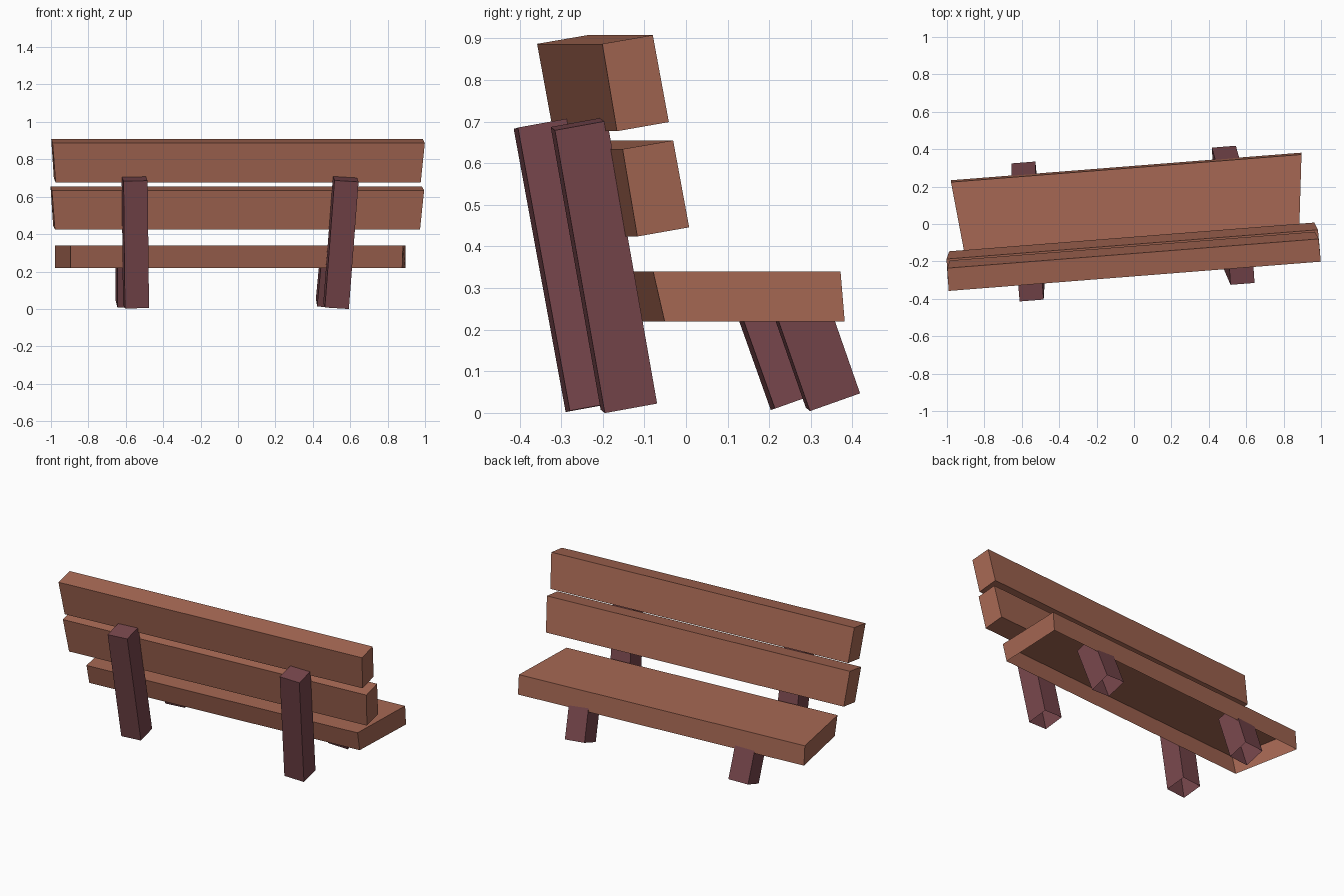
import bpy, bmesh, math
from mathutils import Vector, Matrix

if "Cube" in bpy.data.objects:
    bpy.data.objects.remove(bpy.data.objects["Cube"])

TURN = Matrix.Rotation(math.radians(4.5), 4, 'Z')  # whole bench sits slightly askew
MID = -0.018                                       # middle of the boards along their length


def material(name, rgb):
    m = bpy.data.materials.new(name)
    m.diffuse_color = (*rgb, 1.0)
    m.use_nodes = True
    m.node_tree.nodes["Principled BSDF"].inputs["Base Color"].default_value = m.diffuse_color
    return m


WOOD = material("light brown wood", (0.38, 0.137, 0.087))
LEG = material("dark plum wood", (0.185, 0.062, 0.072))


def prism(name, ring_a, ring_b, mat, open_face=None):
    """Join two matching four-point rings; optionally drop one face."""
    bm = bmesh.new()
    a = [bm.verts.new(TURN @ Vector(p)) for p in ring_a]
    b = [bm.verts.new(TURN @ Vector(p)) for p in ring_b]
    faces = [bm.faces.new(a), bm.faces.new(b[::-1])]
    for i in range(4):
        j = (i + 1) % 4
        faces.append(bm.faces.new((a[j], a[i], b[i], b[j])))
    bmesh.ops.recalc_face_normals(bm, faces=bm.faces)
    if open_face is not None:
        bmesh.ops.delete(bm, geom=[faces[open_face]], context='FACES_ONLY')
    me = bpy.data.meshes.new(name)
    bm.to_mesh(me)
    bm.free()
    me.materials.append(mat)
    ob = bpy.data.objects.new(name, me)
    bpy.context.collection.objects.link(ob)
    return ob


def board(name, section, open_face=None):
    """Board from a (y, z, half length) cross-section."""
    left = [(MID - h, y, z) for y, z, h in section]
    right = [(MID + h, y, z) for y, z, h in section]
    prism(name, left, right, WOOD, open_face)


def leg(name, foot, lean_x, lean_y, length, w=0.129, d=0.128):
    """Square post leaning from its foot, open underneath."""
    axis = Vector((lean_x, lean_y, 1)).normalized()
    side = Vector((1, 0, -lean_x)).normalized()
    depth = axis.cross(side)
    foot = Vector(foot)
    low = [foot + side * (sx * w / 2) + depth * (sy * d / 2)
           for sx, sy in ((-1, -1), (1, -1), (1, 1), (-1, 1))]
    prism(name, low, [p + axis * length for p in low], LEG, 0)


# Seat: tapered plank with a hollow underside (last side face is the bottom)
board("seat", [(-0.120, 0.22, 0.889), (-0.148, 0.34, 0.891),
               (0.300, 0.34, 0.940), (0.310, 0.22, 0.940)], 5)

# Two leaning back boards
for name, dy, dz in (("upper_back_board", 0, 0), ("lower_back_board", 0.049, -0.253)):
    board(name, [(-0.279 + dy, 0.887 + dz, 0.998), (-0.157 + dy, 0.908 + dz, 0.996),
                 (-0.117 + dy, 0.699 + dz, 0.979), (-0.242 + dy, 0.677 + dz, 0.979)])

# Legs: tall leaning rear posts and short raked front posts
leg("rear_leg_right", (0.512, -0.178, 0.015), 0.062, -0.182, 0.692)
leg("rear_leg_left", (-0.561, -0.178, 0.015), -0.025, -0.182, 0.692)
leg("front_leg_right", (0.510, 0.314, 0.030), 0.068, -0.355, 0.30)
leg("front_leg_left", (-0.563, 0.314, 0.030), -0.025, -0.355, 0.30)
